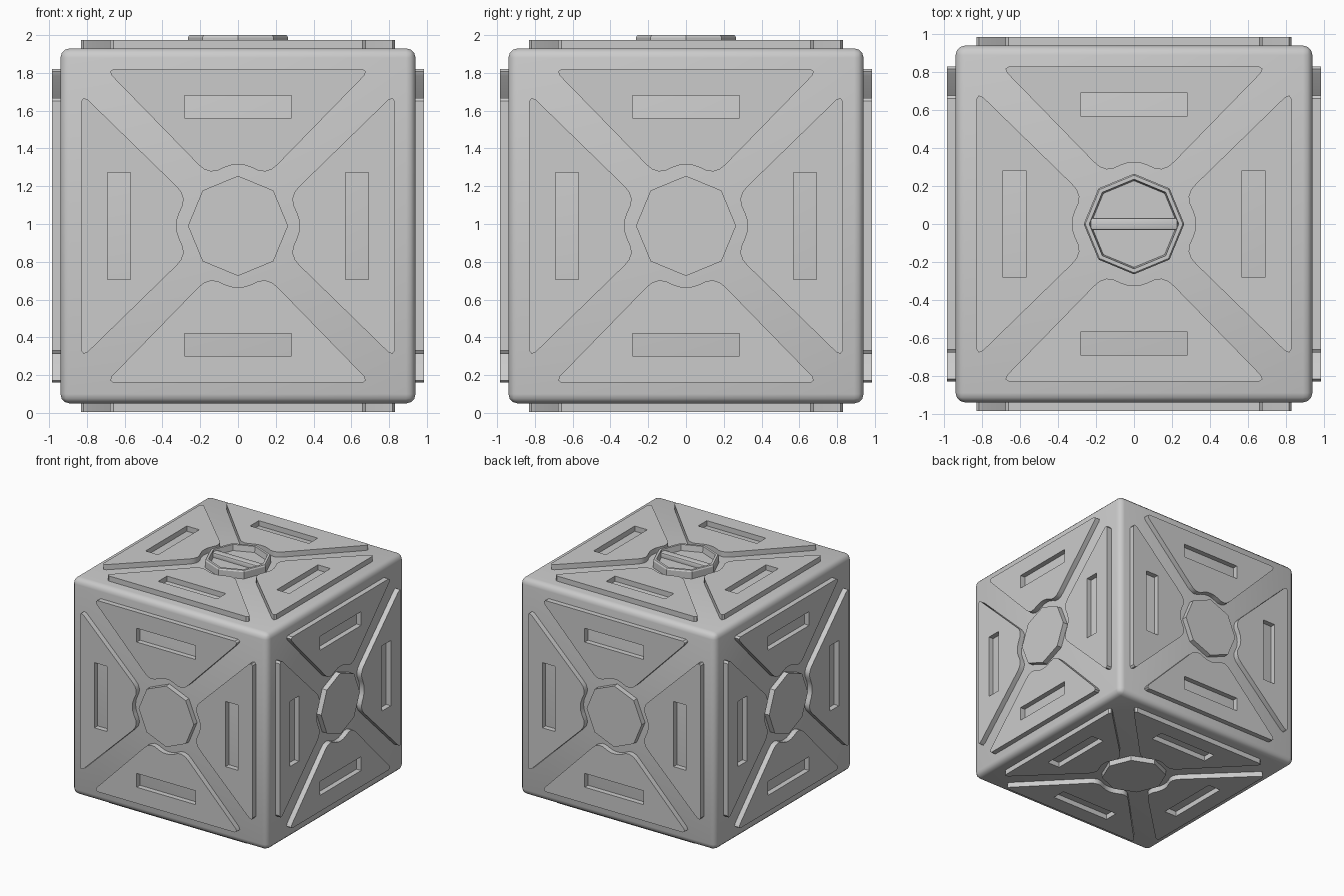
import bpy, bmesh
from math import pi, radians
from mathutils import Matrix

if "Cube" in bpy.data.objects:
    bpy.data.objects.remove(bpy.data.objects["Cube"], do_unlink=True)

# Single grey material
grey = bpy.data.materials.new("crate_grey")
grey.use_nodes = True
colour = (0.6, 0.6, 0.6, 1)
grey.diffuse_color = colour
next(n for n in grey.node_tree.nodes if n.type == 'BSDF_PRINCIPLED').inputs["Base Color"].default_value = colour

CORE = 0.94      # half width of the body
PLATE = 0.985    # outer level of raised plates
CENTRE = Matrix.Translation((0, 0, 0.99))


def add(name, mesh, matrix, sharp=30):
    obj = bpy.data.objects.new(name, mesh)
    bpy.context.collection.objects.link(obj)
    obj.matrix_world = matrix
    if not mesh.materials:
        mesh.materials.append(grey)
    mesh.shade_smooth()
    if sharp:
        mesh.set_sharp_from_angle(angle=radians(sharp))
    return obj


def box(name, size, matrix, bevel, segments, sharp):
    bm = bmesh.new()
    bmesh.ops.create_cube(bm, size=1)
    bmesh.ops.scale(bm, vec=size, verts=bm.verts)
    bmesh.ops.bevel(bm, geom=bm.edges[:], offset=bevel, segments=segments,
                    profile=0.5, affect='EDGES')
    mesh = bpy.data.meshes.new(name)
    bm.to_mesh(mesh)
    bm.free()
    return add(name, mesh, matrix, sharp)


def octagon_lathe(name, profile):
    """Spin an (radius, height) profile in eight flat steps."""
    bm = bmesh.new()
    verts = [bm.verts.new((r, 0, z)) for r, z in profile]
    edges = [bm.edges.new(pair) for pair in zip(verts, verts[1:])]
    bmesh.ops.spin(bm, geom=verts + edges, cent=(0, 0, 0), axis=(0, 0, 1),
                   angle=2 * pi, steps=8)
    bmesh.ops.remove_doubles(bm, verts=bm.verts, dist=0.0005)
    bmesh.ops.recalc_face_normals(bm, faces=bm.faces)
    mesh = bpy.data.meshes.new(name)
    bm.to_mesh(mesh)
    bm.free()
    return mesh


def plate_mesh(name, outlines, low, high):
    """Extruded flat plate; later outlines are holes in the first."""
    curve = bpy.data.curves.new(name, 'CURVE')
    curve.dimensions = '2D'
    curve.fill_mode = 'BOTH'
    curve.extrude = (high - low) / 2
    for points in outlines:
        spline = curve.splines.new('POLY')
        spline.points.add(len(points) - 1)
        for p, (x, y) in zip(spline.points, points):
            p.co = (x, y, 0, 1)
        spline.use_cyclic_u = True
    obj = bpy.data.objects.new(name, curve)
    bpy.context.collection.objects.link(obj)
    bpy.context.view_layer.update()
    graph = bpy.context.evaluated_depsgraph_get()
    mesh = bpy.data.meshes.new_from_object(obj.evaluated_get(graph))
    bpy.data.objects.remove(obj, do_unlink=True)
    bpy.data.curves.remove(curve)
    mesh.transform(Matrix.Translation((0, 0, (high + low) / 2)))
    bm = bmesh.new()
    bm.from_mesh(mesh)
    bmesh.ops.remove_doubles(bm, verts=bm.verts, dist=0.0001)
    bmesh.ops.recalc_face_normals(bm, faces=bm.faces)
    bm.to_mesh(mesh)
    bm.free()
    return mesh


# Rounded body
box("body", (2 * CORE,) * 3, CENTRE, 0.05, 3, None)

# Wedge panel with a scalloped inner end and a slot
half = [(0.66, 0.83), (0.677, 0.818), (0.668, 0.795), (0.21, 0.325), (0.18, 0.3),
        (0.145, 0.288), (0.11, 0.292), (0.07, 0.31), (0.035, 0.322)]
outline = half + [(0, 0.325)] + [(-x, y) for x, y in reversed(half)]
slot = [(-0.283, 0.57), (0.283, 0.57), (0.283, 0.69), (-0.283, 0.69)]
panel = plate_mesh("wedge_panel", [outline, slot], 0.91, PLATE)

# Octagonal hub, and the raised cap used on the top
hub = octagon_lathe("hub", [(0.265, 0.91), (0.265, PLATE), (0, PLATE)])
cap = octagon_lathe("cap", [(0.265, 0.91), (0.265, 0.998), (0.257, 1.01),
                            (0.236, 1.01), (0.228, 0.96), (0, 0.96)])

sides = {"top": Matrix.Identity(4), "bottom": Matrix.Rotation(pi, 4, 'X')}
for i, side in enumerate(("front", "left", "back", "right")):
    sides[side] = Matrix.Rotation(i * pi / 2, 4, 'Z') @ Matrix.Rotation(pi / 2, 4, 'X')

for side, turn in sides.items():
    for i in range(4):
        add(f"{side}_panel_{i + 1}", panel, CENTRE @ turn @ Matrix.Rotation(i * pi / 2, 4, 'Z'))
    add(f"{side}_hub", cap if side == "top" else hub, CENTRE @ turn)

# Grip bar across the cap
box("cap_bar", (0.46, 0.065, 0.06), CENTRE @ Matrix.Translation((0, 0, 0.97)), 0.012, 2, 40)
